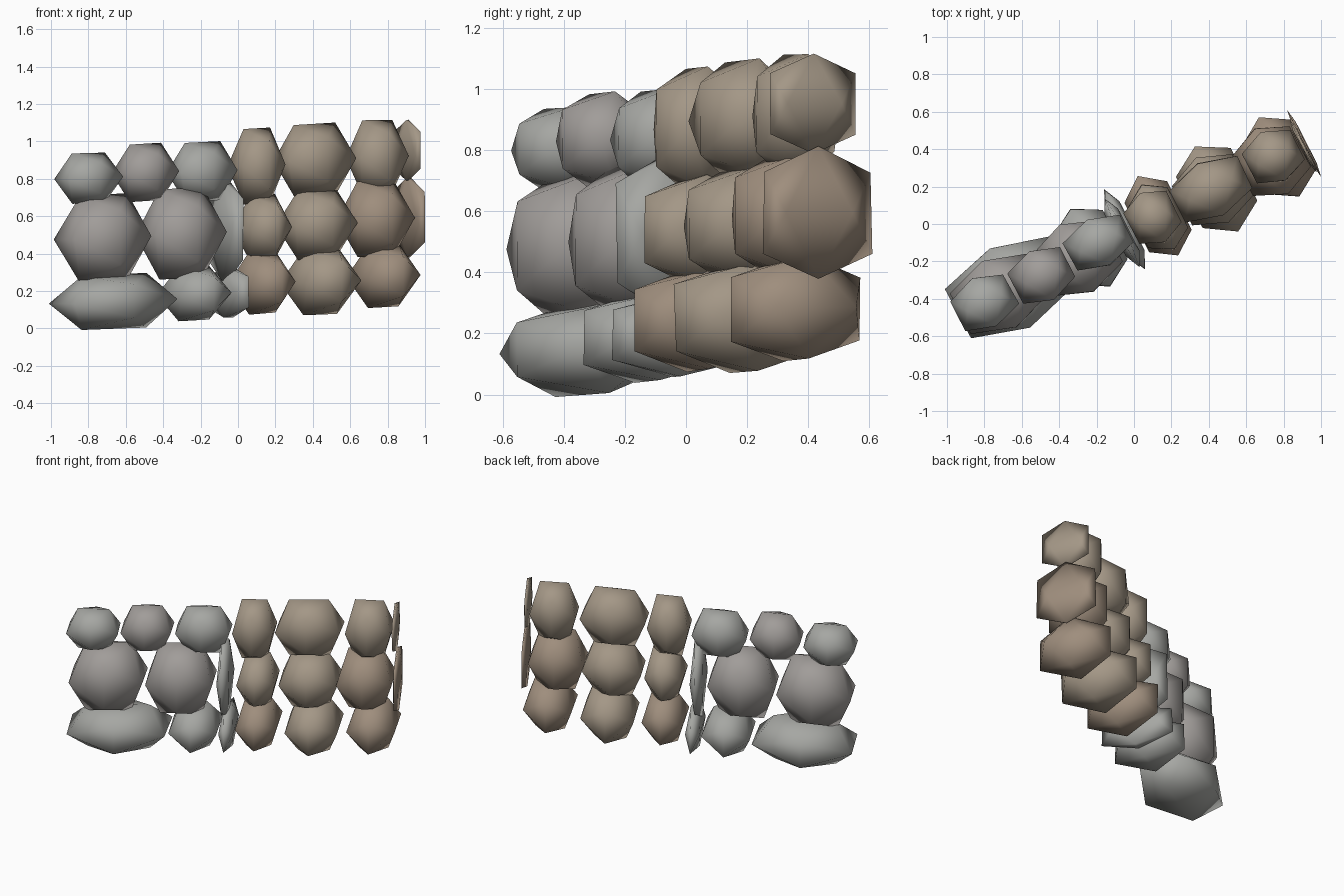
import bpy, bmesh, math, random
from mathutils import Vector

random.seed(7)
ANGLE = math.radians(27)
U = Vector((math.cos(ANGLE), math.sin(ANGLE), 0))   # along the wall
V = Vector((-math.sin(ANGLE), math.cos(ANGLE), 0))  # through the wall
G = 0.618


def material(name, rgb):
    m = bpy.data.materials.new(name)
    m.diffuse_color = (*rgb, 1)
    return m


colours = {"g": material("grey_stone", (0.38, 0.385, 0.365)),
           "w": material("warm_grey_stone", (0.355, 0.335, 0.32)),
           "t": material("tan_stone", (0.37, 0.31, 0.24)),
           "b": material("brown_stone", (0.345, 0.27, 0.205))}


def stone(name, x, y, z0, z1, width, depth, mat):
    """Chipped twenty-sided stone aligned with the wall."""
    bm = bmesh.new()
    h = (z1 - z0) / 2
    centre = Vector((x, y, (z0 + z1) / 2))
    corners = []
    for s in (-1, 1):
        for t in (-1, 1):
            corners += [(G * s, 0, t), (s, G * t, 0), (0, s, G * t)]
    for c in corners:
        a, b, d = (k * (1 + random.uniform(-0.03, 0.02)) for k in c)
        u = a * width / 2
        bm.verts.new(centre + U * u + V * (b * depth) + Vector((0, 0, d * h + 0.04 * u)))
    bmesh.ops.convex_hull(bm, input=bm.verts)
    bmesh.ops.recalc_face_normals(bm, faces=bm.faces)
    for f in bm.faces:
        f.smooth = True
    me = bpy.data.meshes.new(name)
    bm.to_mesh(me)
    bm.free()
    me.materials.append(mat)
    ob = bpy.data.objects.new(name, me)
    bpy.context.collection.objects.link(ob)


# Each stone: centre x, y, bottom z, top z, width along the wall, half depth, colour
courses = {
    "bottom": [(-0.665, -0.34, 0.0, 0.29, 0.63, 0.24, "g"),
               (-0.235, -0.125, 0.04, 0.33, 0.30, 0.235, "g"),
               (-0.05, -0.03, 0.06, 0.33, 0.09, 0.24, "g"),
               (0.13, 0.04, 0.08, 0.41, 0.26, 0.24, "b"),
               (0.44, 0.19, 0.07, 0.43, 0.33, 0.255, "t"),
               (0.775, 0.36, 0.11, 0.45, 0.30, 0.235, "b")],
    "middle": [(-0.72, -0.375, 0.25, 0.72, 0.46, 0.20, "w"),
               (-0.305, -0.185, 0.265, 0.75, 0.42, 0.20, "w"),
               (-0.065, -0.045, 0.26, 0.79, 0.08, 0.205, "g"),
               (0.13, 0.035, 0.36, 0.715, 0.24, 0.195, "t"),
               (0.42, 0.18, 0.37, 0.745, 0.37, 0.195, "t"),
               (0.735, 0.335, 0.38, 0.79, 0.35, 0.20, "b"),
               (0.91, 0.43, 0.38, 0.81, 0.025, 0.20, "b")],
    "top": [(-0.80, -0.42, 0.67, 0.94, 0.32, 0.145, "g"),
            (-0.495, -0.275, 0.68, 0.99, 0.31, 0.145, "w"),
            (-0.19, -0.10, 0.68, 1.00, 0.34, 0.135, "g"),
            (0.1, 0.035, 0.67, 1.075, 0.255, 0.15, "t"),
            (0.41, 0.185, 0.71, 1.095, 0.41, 0.155, "t"),
            (0.745, 0.36, 0.72, 1.115, 0.29, 0.145, "t"),
            (0.905, 0.415, 0.79, 1.115, 0.025, 0.16, "t")],
}
for course, rows in courses.items():
    for j, (x, y, z0, z1, w, d, c) in enumerate(rows):
        stone(f"{course}_stone_{j + 1}", x, y, z0, z1, w, d, colours[c])
